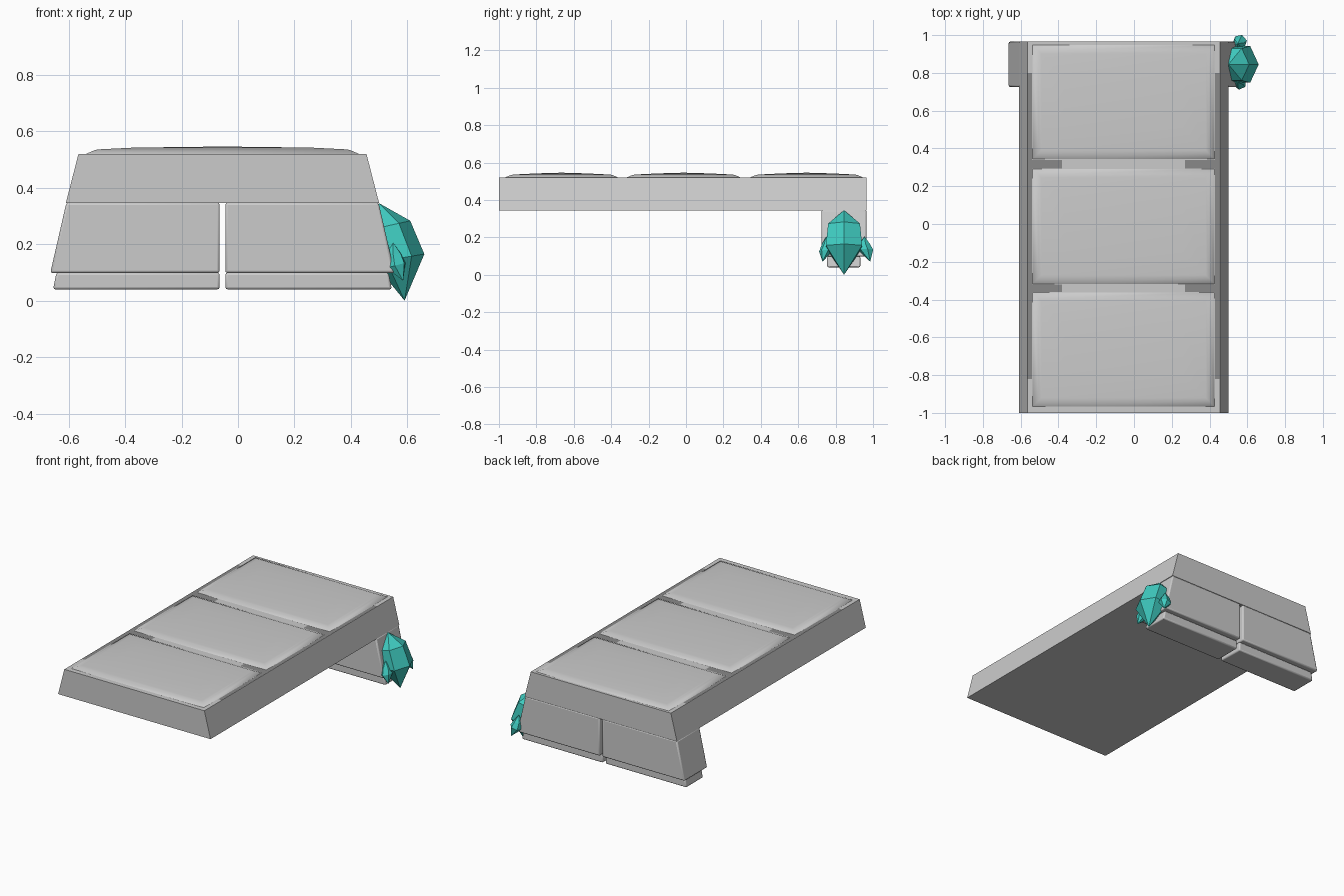
import bpy, math
from mathutils import Vector

if "Cube" in bpy.data.objects:
    bpy.data.objects.remove(bpy.data.objects["Cube"])

CX = -0.055  # centre line of the deck


def make(name, verts, faces, color=None):
    me = bpy.data.meshes.new(name)
    me.from_pydata([tuple(v) for v in verts], [], faces)
    me.update()
    ob = bpy.data.objects.new(name, me)
    bpy.context.collection.objects.link(ob)
    if color:
        mat = bpy.data.materials.get(color[0]) or bpy.data.materials.new(color[0])
        mat.diffuse_color = color[1]
        mat.use_nodes = True
        mat.node_tree.nodes["Principled BSDF"].inputs["Base Color"].default_value = mat.diffuse_color
        me.materials.append(mat)
    return ob


def loft(name, rings, color=None, tip0=None, tip1=None):
    """Skin equal rings (counter-clockwise from above, bottom to top); ends are flat or pointed."""
    n = len(rings[0])
    verts = [v for r in rings for v in r]
    faces = [(k*n+i, k*n+(i+1) % n, (k+1)*n+(i+1) % n, (k+1)*n+i)
             for k in range(len(rings)-1) for i in range(n)]
    last = (len(rings)-1)*n
    if tip0:
        verts.append(tip0)
        faces += [(len(verts)-1, (i+1) % n, i) for i in range(n)]
    else:
        faces.append(tuple(reversed(range(n))))
    if tip1:
        verts.append(tip1)
        faces += [(last+i, last+(i+1) % n, len(verts)-1) for i in range(n)]
    else:
        faces.append(tuple(range(last, last+n)))
    return make(name, verts, faces, color)


def rect(x0, x1, y0, y1, z):
    return [(x0, y0, z), (x1, y0, z), (x1, y1, z), (x0, y1, z)]


def smooth(ob, angle):
    bpy.ops.object.select_all(action='DESELECT')
    ob.select_set(True)
    bpy.context.view_layer.objects.active = ob
    bpy.ops.object.shade_smooth_by_angle(angle=math.radians(angle))


# Deck slab with sloping long sides
loft("deck", [rect(-0.61, 0.50, -1, 0.965, 0.345), rect(-0.565, 0.455, -1, 0.965, 0.52)])

# Domed paving slabs
for i, (y0, y1) in enumerate([(-0.97, -0.36), (-0.32, 0.295), (0.34, 0.95)]):
    rings = [rect(-0.54+d, 0.43-d, y0+d, y1-d, z)
             for d, z in [(0, 0.515), (0.004, 0.521), (0.035, 0.534), (0.05, 0.536), (0.17, 0.542)]]
    slab = loft(f"paving_slab_{i+1}", rings, tip1=(CX, (y0+y1)/2, 0.546))
    smooth(slab, 40)

# Dark joints around the slabs
DARK = ("joint_dark", (0.25, 0.25, 0.25, 1))
joints = [(-0.563, -0.54, -0.82, 0.80), (0.43, 0.453, -0.82, 0.80)]
for y0, y1 in [(-0.36, -0.32), (0.295, 0.34)]:
    joints += [(-0.54, -0.38, y0, y1), (0.27, 0.43, y0, y1)]
for i, j in enumerate(joints):
    make(f"joint_{i+1}", rect(*j, 0.5206), [(0, 1, 2, 3)], DARK)

# Support blocks: a large course over a slightly inset lower course, both mirrored
for side, s in (("left", -1), ("right", 1)):
    for course, y0, y1, z0, z1, w0, w1 in [
            ("upper", 0.725, 0.965, 0.098, 0.347, 0.61, 0.553),
            ("lower", 0.755, 0.932, 0.04, 0.099, 0.60, 0.588)]:
        def ring(w, z):
            xs = sorted((CX+s*0.01, CX+s*w))
            return rect(*xs, y0, y1, z)
        block = loft(f"support_{course}_{side}", [ring(w0, z0), ring(w1, z1)])
        bev = block.modifiers.new("Bevel", 'BEVEL')
        bev.width = 0.008
        bev.segments = 2
        smooth(block, 30)

# Teal crystals: six-sided, pointed at both ends
TEAL = ("crystal_teal", (0.05, 0.60, 0.53, 1))


def crystal(name, bottom, low, high, top, turn=0.0):
    """low and high are (x, y, z, x radius, y radius, x tilt) of the two rings."""
    def ring(x, y, z, rx, ry, tilt):
        pts = []
        for k in range(6):
            a = turn + k*math.tau/6
            pts.append((x+rx*math.cos(a), y+ry*math.sin(a), z+tilt*math.cos(a)))
        return pts
    loft(name, [ring(*low), ring(*high)], TEAL, bottom, top)


crystal("crystal_large", (0.59, 0.845, 0.0),
        (0.57, 0.845, 0.15, 0.09, 0.112, 0.015),
        (0.53, 0.845, 0.265, 0.08, 0.098, 0.018), (0.50, 0.845, 0.345))
crystal("crystal_small_front", (0.585, 0.73, 0.07),
        (0.56, 0.747, 0.125, 0.036, 0.036, 0.01),
        (0.553, 0.757, 0.165, 0.030, 0.030, 0.0), (0.55, 0.75, 0.205), 0.4)
crystal("crystal_small_back", (0.585, 0.985, 0.07),
        (0.56, 0.963, 0.13, 0.038, 0.040, 0.01),
        (0.553, 0.953, 0.165, 0.030, 0.032, 0.0), (0.55, 0.955, 0.205), 0.2)
